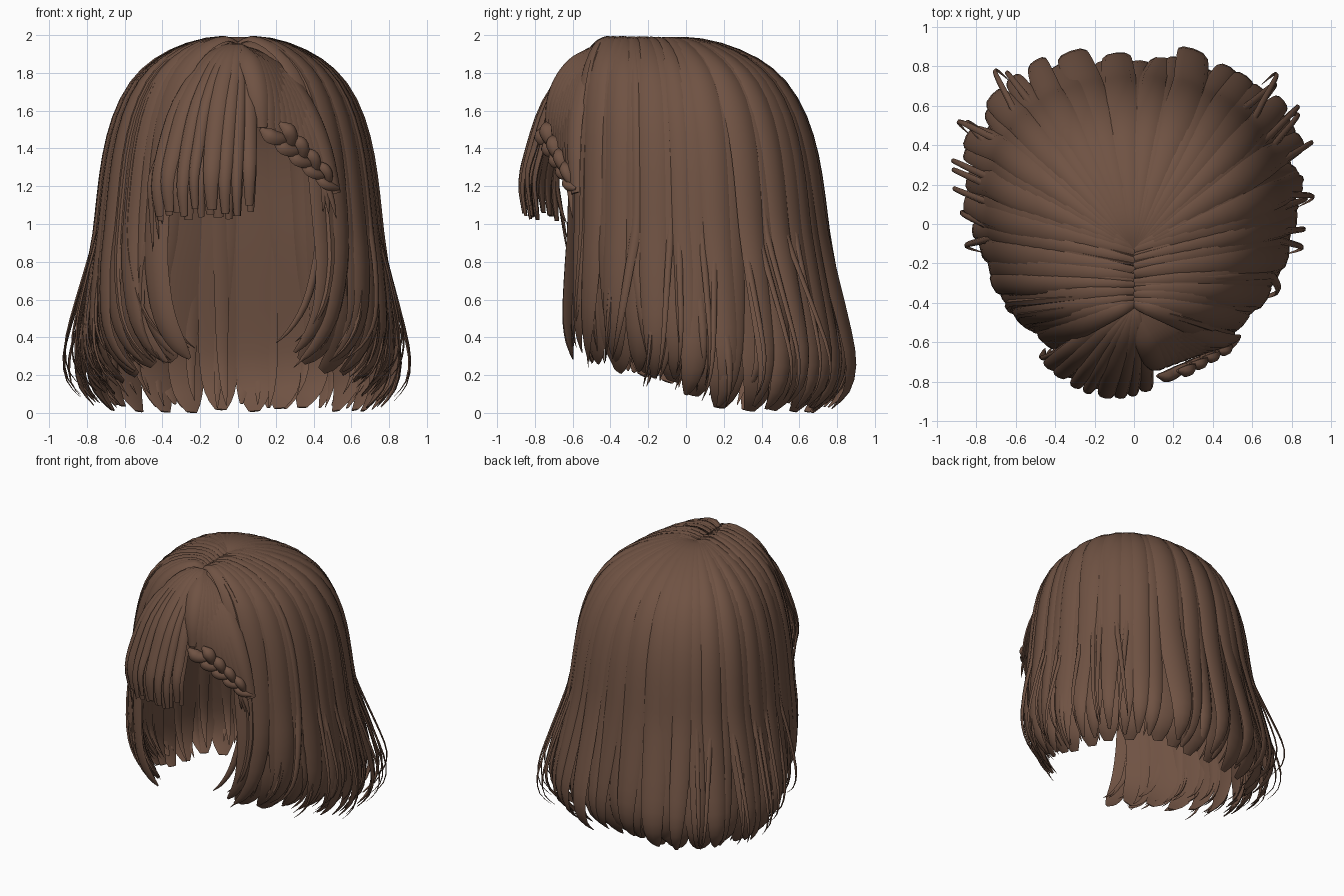
import bpy, bmesh, math, random
from mathutils import Vector

random.seed(7)
cube = bpy.data.objects.get("Cube")
if cube:
    bpy.data.objects.remove(cube)

brown = bpy.data.materials.new("chestnut brown")
brown.use_nodes = True
COLOUR = (0.16, 0.085, 0.056, 1)
brown.diffuse_color = COLOUR
brown.node_tree.nodes["Principled BSDF"].inputs["Base Color"].default_value = COLOUR

# Fall of the hair: share of the way out from the parting, and height
FALL = [(0, 1.955), (.14, 1.98), (.36, 1.945), (.58, 1.86), (.74, 1.74), (.86, 1.56),
        (.93, 1.36), (.97, 1.15), (1, .95), (1.05, .7), (1.11, .42), (1.13, .24),
        (1.09, .1), (1.0, .01)]
FRINGE_FALL = [(0, 1.95), (.16, 1.93), (.39, 1.85), (.72, 1.64), (.91, 1.4),
               (1, 1.22), (.97, 1.06)]


def rnd(a):
    return random.uniform(-a, a)


def smooth_path(pts, steps):
    """Catmull-Rom curve through the points."""
    pts = [Vector(p) for p in pts]
    ext = [2 * pts[0] - pts[1]] + pts + [2 * pts[-1] - pts[-2]]
    out = []
    for i in range(len(pts) - 1):
        a, b, c, d = ext[i:i + 4]
        for k in range(steps):
            t = k / steps
            out.append(.5 * (2 * b + (c - a) * t + (2 * a - 5 * b + 4 * c - d) * t ** 2
                             + (3 * b - a - 3 * c + d) * t ** 3))
    return out + [pts[-1]]


def add_lock(bm, pts, width, thick, tip=.12, power=5, steps=2, sides=8):
    """Lens-shaped strand, narrow at the root and tapering to the tip."""
    path = smooth_path(pts, steps)
    last = len(path) - 1
    rings = []
    for i, p in enumerate(path):
        u = i / last
        tangent = (path[min(i + 1, last)] - path[max(i - 1, 0)]).normalized()
        out = p - Vector((0, 0, min(p.z, 1)))
        out = (out - tangent * out.dot(tangent)).normalized()
        side = tangent.cross(out)
        swell = min(1, .25 + 2.2 * u) * (tip + (1 - tip) * (1 - u ** power))
        ring = []
        for k in range(sides):
            a = math.tau * k / sides
            depth = thick * (1 if math.sin(a) > 0 else .4)
            ring.append(bm.verts.new(p + side * math.cos(a) * width * swell
                                     + out * math.sin(a) * depth * swell))
        rings.append(ring)
    for r, s in zip(rings, rings[1:]):
        for k in range(sides):
            j = (k + 1) % sides
            bm.faces.new((r[k], r[j], s[j], s[k]))
    bm.faces.new(rings[0])
    bm.faces.new(rings[-1])


def finish(bm, name):
    bmesh.ops.recalc_face_normals(bm, faces=bm.faces)
    mesh = bpy.data.meshes.new(name)
    bm.to_mesh(mesh)
    bm.free()
    mesh.materials.append(brown)
    obj = bpy.data.objects.new(name, mesh)
    bpy.context.collection.objects.link(obj)
    bpy.ops.object.select_all(action='DESELECT')
    obj.select_set(True)
    bpy.context.view_layer.objects.active = obj
    bpy.ops.object.shade_smooth_by_angle(angle=math.radians(50))


def fall_path(deg, scale=1, flare=0, lift=0, drift=0, drop=0):
    """Path from the parting, over the head, to a tip in the given direction."""
    c, s = math.cos(math.radians(deg)), math.sin(math.radians(deg))
    r = scale * (abs(c) ** 2.4 + abs(s) ** 2.4) ** (-1 / 2.4)
    ey = .03 + .71 * r * s
    front = max(0, min(1, (.2 - ey) / .75))
    ex = .75 * r * c * (1 - .05 * front)
    # Front locks start from further along the parting
    root_y = -.13 - .28 * max(0, min(1, .1 - s * 1.2))
    end = .01 + .27 * front ** .7 + lift
    # Back corners kick outward most
    flare += .06 * (2 * s * c) ** 2 * (s > 0)
    pts = []
    for h, z in FALL:
        low = max(0, 1 - z)
        h *= 1 + flare * low
        x = ex * h * (1 - .36 * front ** 1.5 * low ** 2) + drift * low * -s
        y = root_y + (ey - root_y) * h + drift * low * c
        if z < 1:
            z = end + z * (1 - end)
        pts.append((x, y, z - drop * (1 if z > 1 else z)))
    return pts


def span(a, b, n):
    return [a + (b - a) * i / (n - 1) for i in range(n)]


# Outer layer of locks around sides and back
bm = bmesh.new()
for i, deg in enumerate(span(-52, 235, 42)):
    add_lock(bm, fall_path(deg + rnd(1.2), .985 + .014 * (i % 2) + rnd(.008), rnd(.04),
                           abs(rnd(.04)), rnd(.08)),
             .08 + rnd(.014), .026, power=random.choice((4, 6, 9)))
finish(bm, "outer_locks")

# Broad inner layer, seen through the face opening
bm = bmesh.new()
for deg in span(-46, 227, 24):
    add_lock(bm, fall_path(deg, .94, -.03, rnd(.02), rnd(.03), .025), .125, .024, .25, 9)
finish(bm, "inner_locks")

# Side wisps, mirrored, including loose flicked strands
bm = bmesh.new()
for sign in (0, 1):
    for deg in span(-54, 8, 22):
        d = deg + rnd(2)
        add_lock(bm, fall_path(180 - d if sign else d, .98 + rnd(.03), rnd(.08),
                               rnd(.07) + .03, rnd(.15)), .03 + rnd(.01), .022, .05, 4, sides=6)
    for deg in span(-10, 48, 9):
        d = deg + rnd(3)
        add_lock(bm, fall_path(180 - d if sign else d, 1, .1 + rnd(.03),
                               abs(rnd(.08)), rnd(.12)), .022, .014, .05, 4, sides=6)
finish(bm, "side_wisps")

# Curled under-tips inside the lower hem
bm = bmesh.new()
for deg in span(-45, 225, 40):
    add_lock(bm, fall_path(deg + rnd(3), .94 + rnd(.02), -.03 + rnd(.05), abs(rnd(.1)),
                           rnd(.1), .03), .045, .02, .05, 5, sides=6)
finish(bm, "hem_tips")

# Fringe on the right of the parting
bm = bmesh.new()
for layer, count in ((0, 8), (1, 10)):
    for x in span(-.43, .06, count):
        x += rnd(.015)
        end_y = -.87 + 1.4 * (x + .1) ** 2 + .035 * layer
        cut = rnd(.02) - .03 * (x < -.38) + .04 * (x > 0)
        pts = [(x * h + .05 * h * (1 - h) * (x > -.1), -.41 + (end_y + .41) * h,
                z + cut * (z < 1.3) - .02 * layer) for h, z in FRINGE_FALL]
        add_lock(bm, pts, .048 + rnd(.012), .026, .45, 4, 3)
finish(bm, "fringe")

# Swept front locks on the left, gathered into the braid
bm = bmesh.new()
for k in span(0, 1.12, 10):
    end = Vector((.13 + .35 * k, -.73 + .13 * k, 1.51 - .31 * k))
    start = Vector((0, -.41, 1.95))
    bulge = Vector((.02 + .04 * k, -.08 + .01 * k, .07 + .05 * k))
    pts = [start] + [start.lerp(end, t) + bulge * 4 * t * (1 - t) for t in (.2, .4, .6, .8)] + [end]
    add_lock(bm, pts, .062, .026, .5, 5, 3)
finish(bm, "swept_locks")

# Braid: paired plump strands crossing along a slanted line, then a loose tail
bm = bmesh.new()
top, bottom = Vector((.2, -.74, 1.49)), Vector((.47, -.61, 1.23))
along = (bottom - top).normalized()
across = Vector((.72, .1, .68))
out = Vector((.35, -.9, .1))
for i in range(9):
    c = top.lerp(bottom, i / 8)
    size = 1.2 - .055 * i
    s = 1 if i % 2 else -1
    a = c + across * .04 * s * size - along * .07
    m = c + across * .034 * s * size + out * .02 + along * .01
    e = c - across * .016 * s * size + along * .08
    add_lock(bm, [a, m, e], .038 * size, .034 * size, .3, 4, 5)
for dx in (-.015, .0, .02):
    add_lock(bm, [bottom - along * .04, bottom + Vector((dx, .0, -.08)),
                  bottom + Vector((dx * 2 + .01, .01, -.18 - dx))], .02, .016, .05, 3, 4)
finish(bm, "braid")

# Thin strands beside the face
bm = bmesh.new()
for x, z in ((-.43, .92), (-.41, 1.0), (-.46, .85)):
    add_lock(bm, [(x * .8, -.63, 1.5), (x, -.68, 1.25), (x, -.66, 1.08), (x + .01, -.63, z)],
             .018, .012, .05, 4, 3)
finish(bm, "face_strands")
